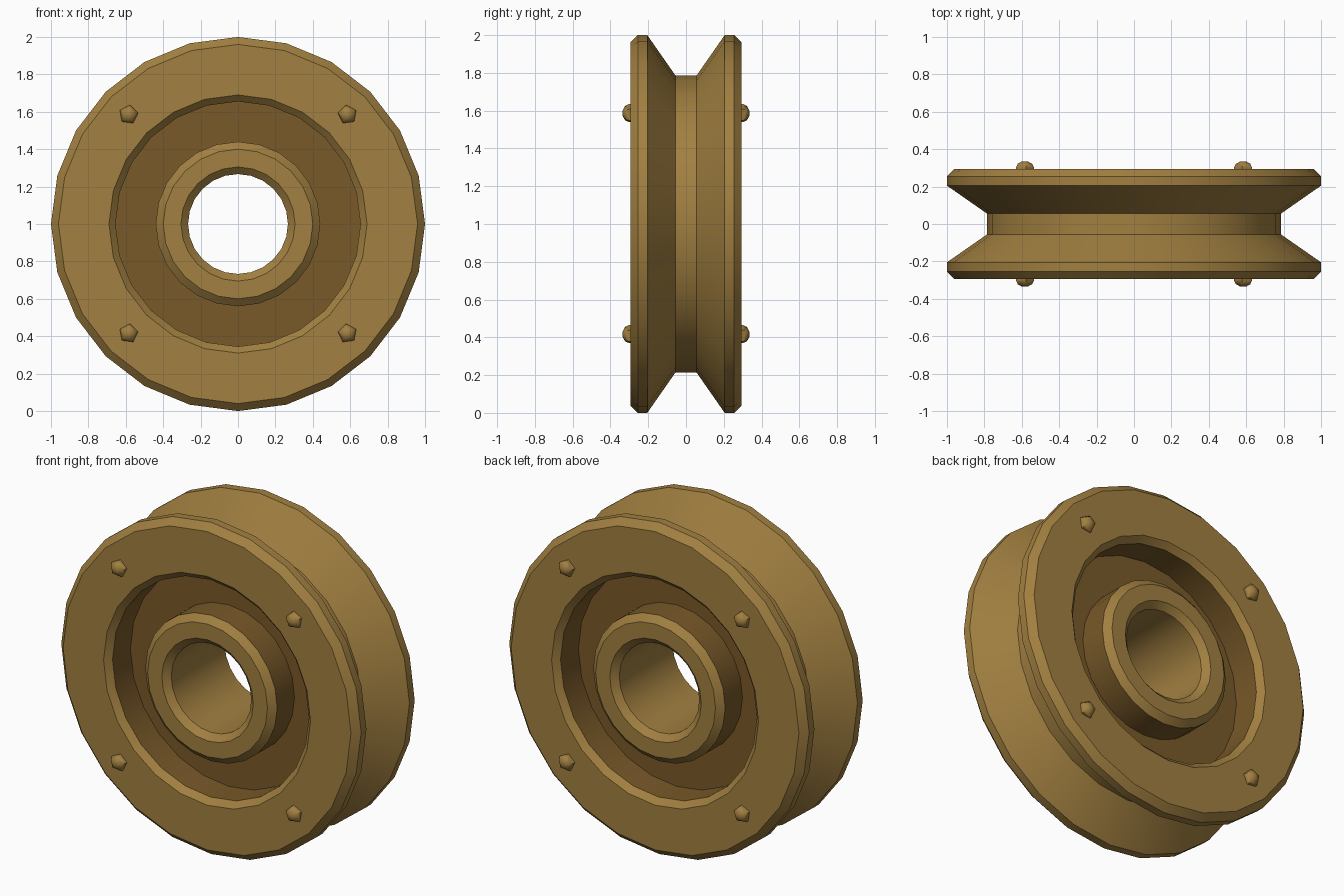
import bpy, bmesh, math

cube = bpy.data.objects.get("Cube")
if cube:
    bpy.data.objects.remove(cube)


def material(name, color):
    m = bpy.data.materials.new(name)
    m.use_nodes = True
    m.diffuse_color = color
    m.node_tree.nodes["Principled BSDF"].inputs["Base Color"].default_value = color
    return m


BRASS = material("brass", (0.36, 0.215, 0.052, 1))
DARK = material("dark brass", (0.19, 0.1, 0.022, 1))


def lathe(name, profile, sides, start=0.0, closed=False, dark_runs=()):
    """Turn (radius, y) points about the y axis; dark_runs are profile segments."""
    bm = bmesh.new()
    rings = []
    for r, y in profile:
        ring = []
        for i in range(sides):
            a = start + math.tau * i / sides
            ring.append(bm.verts.new((r * math.cos(a), y, r * math.sin(a))))
        rings.append(ring)
    runs = len(profile) if closed else len(profile) - 1
    for k in range(runs):
        a, b = rings[k], rings[(k + 1) % len(rings)]
        for i in range(sides):
            j = (i + 1) % sides
            face = bm.faces.new((a[i], a[j], b[j], b[i]))
            face.material_index = 1 if k in dark_runs else 0
    if not closed:
        bm.faces.new(rings[0])
        bm.faces.new(rings[-1])
    bmesh.ops.recalc_face_normals(bm, faces=bm.faces)
    mesh = bpy.data.meshes.new(name)
    bm.to_mesh(mesh)
    bm.free()
    mesh.materials.append(BRASS)
    mesh.materials.append(DARK)
    obj = bpy.data.objects.new(name, mesh)
    bpy.context.collection.objects.link(obj)
    return obj


def shade(obj, degrees):
    bpy.ops.object.select_all(action='DESELECT')
    obj.select_set(True)
    bpy.context.view_layer.objects.active = obj
    bpy.ops.object.shade_smooth_by_angle(angle=math.radians(degrees))


# Pulley wheel: half profile from groove, over rim and recess, into the bore
half = [
    (0.785, 0.055), (1.0, 0.205), (1.0, 0.255), (0.96, 0.295),   # groove, rim
    (0.69, 0.295), (0.655, 0.26), (0.655, 0.09),                 # face, recess wall
    (0.44, 0.09), (0.44, 0.255), (0.40, 0.29),                   # floor, hub
    (0.305, 0.29), (0.267, 0.255),                               # hub face, bore
]
n = len(half)
profile = half + [(r, -y) for r, y in reversed(half)]
recess = {5, 6, 7}
recess |= {2 * n - 2 - k for k in recess}
wheel = lathe("pulley_wheel", profile, 24, closed=True, dark_runs=recess)
wheel.location.z = 1
shade(wheel, 30)

# Domed five-sided rivets, four on each face
dome = [(0.05, 0.28), (0.052, 0.3), (0.041, 0.322), (0.016, 0.335)]
for face_name, s in (("front", -1), ("back", 1)):
    for side_name, x in (("left", 1), ("right", -1)):
        for level, z in (("top", 1), ("bottom", -1)):
            start = math.radians(170 if x > 0 else 10)
            rivet = lathe(f"{face_name}_{level}_{side_name}_rivet",
                          [(r, s * y) for r, y in dome], 5, start)
            rivet.location = (x * 0.585, 0, 1 + z * 0.585)
            shade(rivet, 50)
